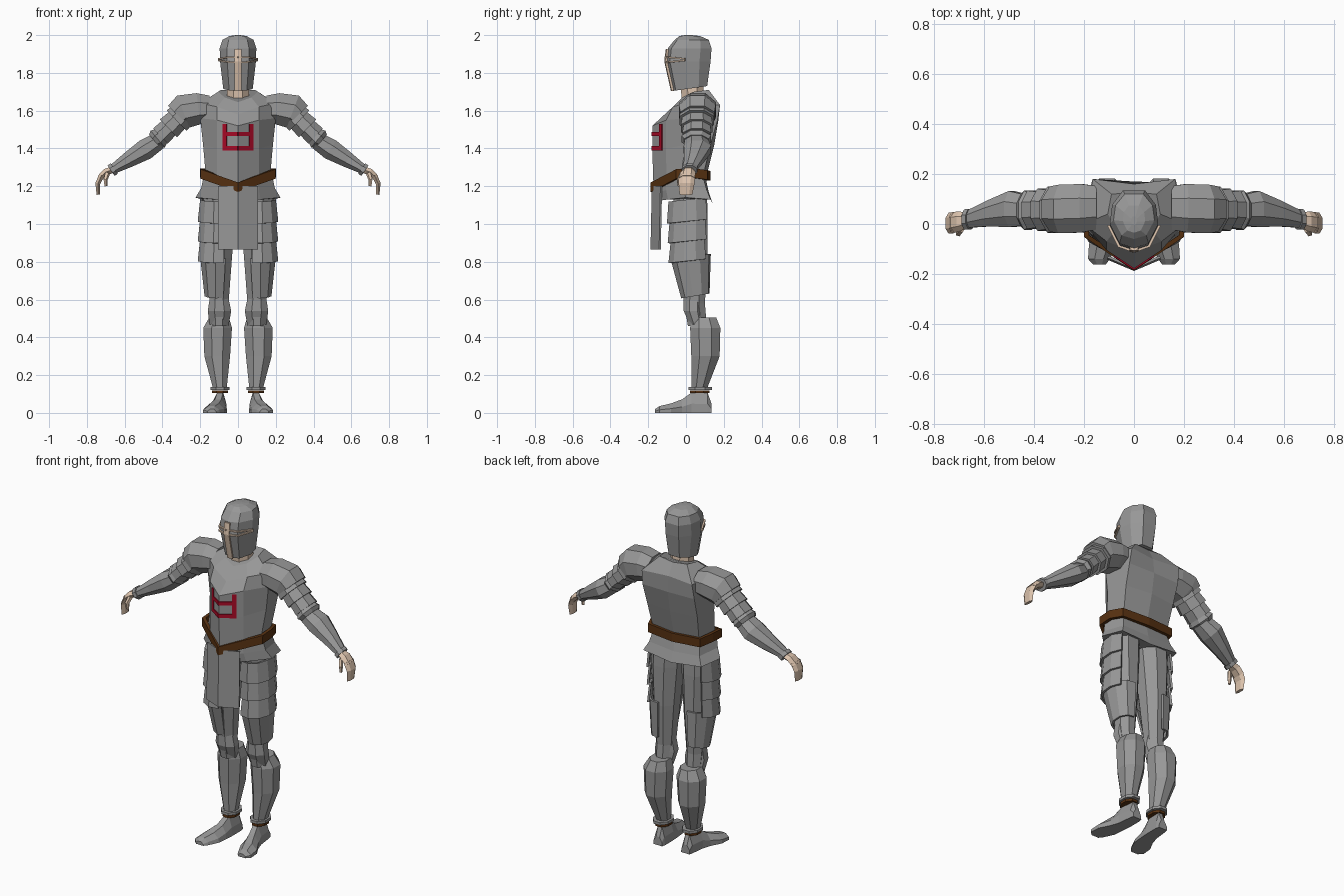
import bpy, bmesh, math
from mathutils import Vector


def material(name, rgb):
    m = bpy.data.materials.new(name)
    m.diffuse_color = (*rgb, 1)
    return m


STEEL = material("steel grey", (0.31, 0.31, 0.31))
BROWN = material("leather brown", (0.10, 0.032, 0.006))
RED = material("painted red", (0.42, 0.003, 0.02))
SKIN = material("pale tan", (0.72, 0.55, 0.42))


def loft(name, rings, mat, caps=True, closed=True, mirror=False, thick=0):
    """Skin a list of equal-length point rings."""
    bm = bmesh.new()
    vs = [[bm.verts.new(p) for p in r] for r in rings]
    n = len(rings[0])
    for a, b in zip(vs, vs[1:]):
        for i in range(n if closed else n - 1):
            j = (i + 1) % n
            bm.faces.new((a[i], a[j], b[j], b[i]))
    if caps:
        bm.faces.new(vs[0])
        bm.faces.new(vs[-1])
    bmesh.ops.recalc_face_normals(bm, faces=bm.faces)
    me = bpy.data.meshes.new(name)
    bm.to_mesh(me)
    bm.free()
    me.materials.append(mat)
    ob = bpy.data.objects.new(name, me)
    bpy.context.collection.objects.link(ob)
    if thick:
        s = ob.modifiers.new("thickness", 'SOLIDIFY')
        s.thickness, s.offset = thick, 0
    if mirror:
        ob.modifiers.new("mirror", 'MIRROR')
    return ob


def sym(half):
    """Complete a half ring whose end points lie on x = 0."""
    return half + [(-x, y, z) for x, y, z in half[-2:0:-1]]


def column(name, rows, mat, n=8, **kw):
    """Upright tube; rows are (cx, z, half width, y front, y back)."""
    rings = []
    for cx, z, rx, y0, y1 in rows:
        angles = [2 * math.pi * (i + .5) / n for i in range(n)]
        k = 1 / math.cos(math.pi / n)
        rings.append([(cx + rx * k * math.cos(a),
                       (y0 + y1) / 2 + (y1 - y0) / 2 * k * math.sin(a), z) for a in angles])
    return loft(name, rings, mat, **kw)


def limb(name, rows, mat, n=8):
    """Mirrored tube along a bent path; rows are (x, y, z, thickness radius, y radius)."""
    pts = [Vector(r[:3]) for r in rows]
    rings = []
    for i, (x, y, z, ru, rv) in enumerate(rows):
        d = pts[min(i + 1, len(pts) - 1)] - pts[max(i - 1, 0)]
        u = Vector((-d.z, 0, d.x)).normalized()
        rings.append([pts[i] + u * ru * math.cos(a) + Vector((0, rv * math.sin(a), 0))
                      for a in (2 * math.pi * (k + .5) / n for k in range(n))])
    return loft(name, rings, mat, mirror=True)


# Keeled breastplate and back
torso = [
    [(0, -.172, 1.19), (.11, -.104, 1.22), (.17, -.03, 1.25), (.15, .09, 1.25), (0, .105, 1.24)],
    [(0, -.178, 1.38), (.11, -.105, 1.40), (.185, .0, 1.42), (.165, .13, 1.42), (0, .15, 1.42)],
    [(0, -.178, 1.52), (.11, -.105, 1.55), (.20, .0, 1.56), (.17, .165, 1.54), (0, .17, 1.54)],
    [(0, -.11, 1.58), (.11, -.07, 1.62), (.20, .0, 1.64), (.165, .18, 1.63), (0, .16, 1.63)],
    [(0, -.045, 1.645), (.07, -.02, 1.67), (.105, .04, 1.70), (.09, .12, 1.71), (0, .125, 1.70)],
]
loft("breastplate", [sym(r) for r in torso], STEEL)

# Flared skirt under the belt
loft("skirt", [sym(r) for r in (
    [(0, -.165, 1.22), (.10, -.105, 1.24), (.18, -.03, 1.26), (.15, .09, 1.25), (0, .105, 1.24)],
    [(0, -.172, 1.16), (.11, -.105, 1.18), (.195, -.02, 1.19), (.165, .11, 1.18), (0, .12, 1.17)],
    [(0, -.165, 1.12), (.12, -.095, 1.13), (.225, .0, 1.14), (.19, .13, 1.13), (0, .14, 1.11)])], STEEL)

# Belt dipping at the front
belt = [(0, -.177, 1.17), (.19, -.048, 1.24), (.19, .03, 1.245), (.165, .105, 1.235), (0, .12, 1.23)]
loft("belt", [sym([(x, y, z + h) for x, y, z in belt]) for h in (0, .05)], BROWN, caps=False, thick=.02)

# Hanging front flap, creased on the centre line
loft("front_flap", [[(-.105, y + .045, z), (0, y, z), (.105, y + .045, z)]
                    for y, z in ((-.176, 1.2), (-.183, .865))], STEEL,
     caps=False, closed=False, thick=.01)

# Painted chest bars lying on the keeled plate
for label, x0, x1, z0, z1 in (("upright", .06, .08, 1.39, 1.53),
                              ("middle", 0, .07, 1.465, 1.487),
                              ("lower", 0, .07, 1.39, 1.412)):
    loft("chest_stripe_" + label,
         [[(x, -.1805 + x * .664, z) for x in (x0, x1)] for z in (z0, z1)],
         RED, caps=False, closed=False, mirror=True, thick=.006)

# Neck and helmet
column("neck", [(0, 1.62, .06, -.02, .1), (0, 1.76, .058, -.03, .09)], SKIN)


def helmet_ring(z, w, y0, y1, tilt=0):
    L = y1 - y0
    return sym([(w * a, y0 + L * b, z + tilt * b) for a, b in
                ((0, 0), (.6, .08), (1, .42), (.9, .75), (.45, 1), (0, 1))])


loft("helmet", [helmet_ring(1.705, .078, -.068, .112, .025), helmet_ring(1.86, .095, -.104, .13),
                helmet_ring(1.93, .097, -.096, .135), helmet_ring(1.975, .082, -.06, .12),
                helmet_ring(1.995, .045, -.035, .075), helmet_ring(2.0, .012, -.005, .03)], STEEL)
loft("nose_bar", [[(-.016, y + .004, z), (0, y, z), (.016, y + .004, z)]
                  for y, z in ((-.074, 1.705), (-.109, 1.86), (-.101, 1.925))],
     SKIN, caps=False, closed=False, thick=.012)
for label, dz in (("upper", 1), ("lower", -1)):
    path = [(0, -.109, .014), (.06, -.089, .012), (.102, -.005, .004)]
    loft("eye_slit_rim_" + label,
         [[(x, y, 1.87 + dz * d + h) for x, y, d in path] for h in (-.004, .004)],
         SKIN, caps=False, closed=False, mirror=True, thick=.01)

# Arms: core, overlapping shoulder plates, elbow, forearm, cuffs
limb("upper_arm", [(.16, .06, 1.62, .07, .08), (.30, .06, 1.57, .065, .075),
                   (.43, .055, 1.44, .042, .055)], STEEL)
limb("shoulder_cap", [(.15, .065, 1.61, .075, .095), (.21, .063, 1.61, .09, .105),
                      (.29, .06, 1.595, .098, .105), (.315, .06, 1.57, .085, .098)], STEEL)
for i in range(3):
    t = i * .043
    limb(f"shoulder_plate_{i + 1}",
         [(.27 + t, .058, 1.60 - t * .95, .073 - t * .2, .088 - t * .15),
          (.325 + t, .057, 1.547 - t * .95, .082 - t * .25, .1 - t * .2)], STEEL)
limb("elbow_cuff", [(.405, .055, 1.467, .05, .07), (.425, .055, 1.45, .063, .085),
                    (.44, .055, 1.437, .05, .07)], STEEL)
limb("forearm", [(.42, .055, 1.44, .05, .065), (.49, .06, 1.395, .06, .078),
                 (.58, .042, 1.34, .045, .056), (.67, .018, 1.285, .026, .036)], STEEL)
limb("wrist_cuff", [(.655, .02, 1.294, .036, .044), (.672, .018, 1.282, .036, .044)], STEEL)

# Hands, curled downwards
limb("palm", [(.665, .015, 1.287, .02, .03), (.70, .01, 1.275, .021, .04),
              (.73, .005, 1.245, .018, .043)], SKIN, 6)
limb("fingers", [(.722, .005, 1.258, .017, .043), (.742, .003, 1.215, .015, .042),
                 (.74, .0, 1.155, .01, .034)], SKIN, 6)
limb("thumb", [(.69, -.02, 1.272, .014, .014), (.702, -.038, 1.235, .012, .012),
               (.70, -.036, 1.20, .008, .008)], SKIN, 5)

# Legs: thigh, knee, greave, ankle bands
column("thigh", [(.095, 1.17, .088, -.07, .11), (.10, 1.05, .085, -.06, .115),
                 (.10, .82, .068, -.04, .115), (.10, .58, .05, -.01, .1),
                 (.10, .46, .045, .01, .11)], STEEL, mirror=True)
column("knee_guard", [(.10, .605, .05, -.012, .09), (.098, .54, .062, -.012, .09),
                      (.10, .46, .05, .022, .1)], STEEL, mirror=True)
column("greave", [(.10, .505, .052, .03, .16), (.108, .45, .076, .022, .182),
                  (.11, .30, .068, .028, .178), (.096, .13, .036, .03, .112)], STEEL, mirror=True)
column("ankle_ring", [(.096, .122, .05, .012, .138), (.096, .138, .05, .012, .138)],
       STEEL, mirror=True)
column("ankle_strap", [(.096, .104, .042, .02, .124), (.096, .118, .042, .02, .124)],
       BROWN, mirror=True)


# Curved thigh plates around the outer front of each leg
def thigh_plate(name, rows, a0=-115, a1=50, n=5):
    angles = [math.radians(a0 + (a1 - a0) * i / n) for i in range(n + 1)]
    loft(name, [[(cx + rx * math.cos(a), cy + ry * math.sin(a), z + .012 * math.sin(a))
                 for a in angles] for cx, cy, z, rx, ry in rows],
         STEEL, caps=False, closed=False, mirror=True, thick=.012)


for i in range(3):
    z = 1.13 - i * .105
    thigh_plate(f"thigh_plate_{i + 1}", [(.115, .02, z, .083, .108 - i * .006),
                                         (.115, .02, z - .115, .096, .116 - i * .004)])
thigh_plate("lower_thigh_plate", [(.11, .025, .83, .086, .102), (.11, .05, .62, .062, .07)],
            -120, 100, 6)

# Pointed feet turned outwards
foot = [(.135, .09, .028, .05), (.115, .09, .032, .105), (.03, .095, .037, .108),
        (-.02, .105, .043, .072), (-.08, .124, .056, .05), (-.14, .14, .044, .036),
        (-.163, .138, .024, .02)]
loft("foot", [[(cx - w, y, 0), (cx - w * .9, y, h * .45), (cx - w * .4, y, h),
               (cx + w * .4, y, h), (cx + w, y, h * .45), (cx + w, y, 0)]
              for y, cx, w, h in foot], STEEL, mirror=True)
